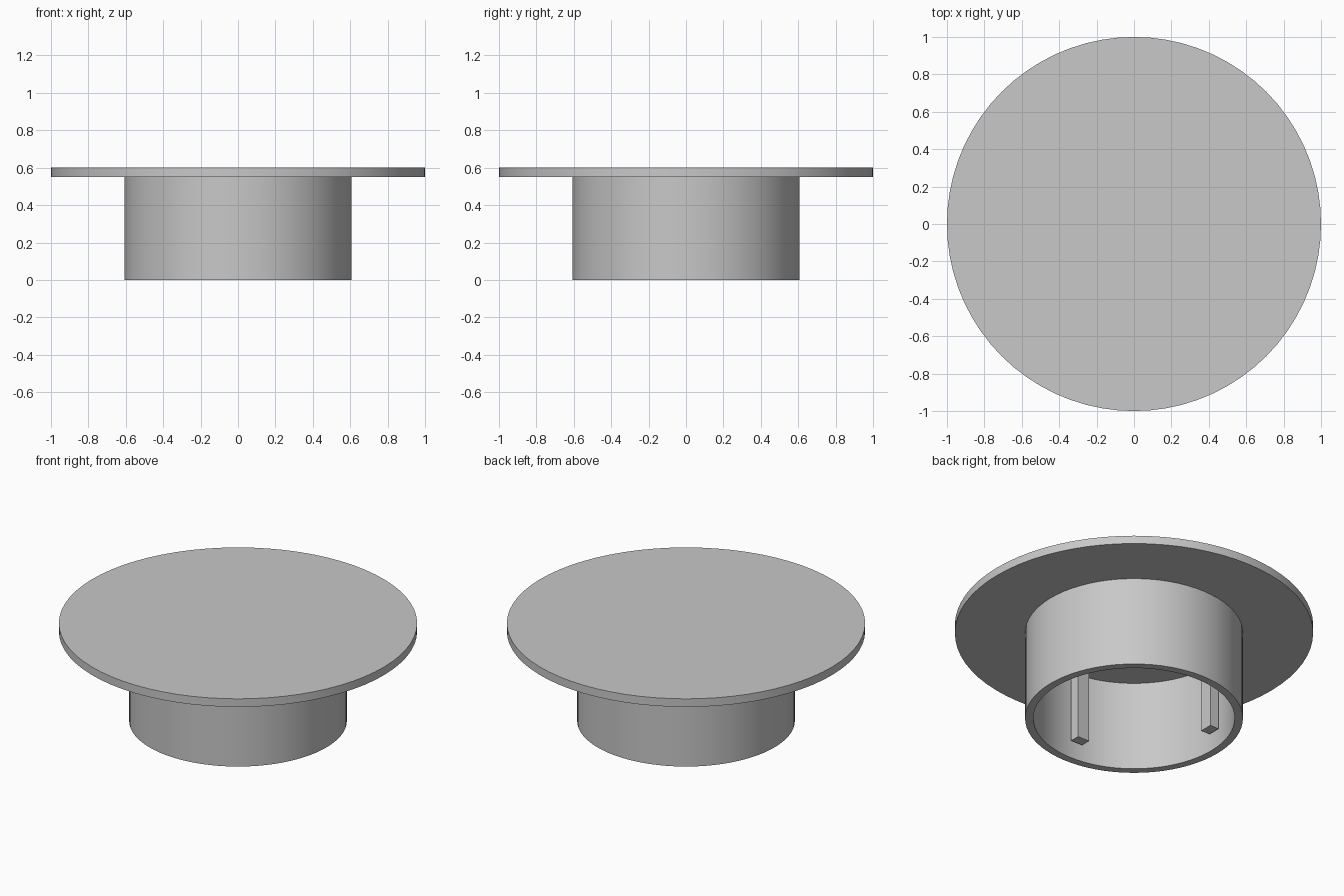
import bpy
import math
from mathutils import Matrix

cube = bpy.data.objects.get("Cube")
if cube:
    bpy.data.objects.remove(cube, do_unlink=True)

SEGMENTS = 72
FLANGE_Z, TOP_Z = 0.55, 0.6

# Single plain grey finish
grey = bpy.data.materials.new("plain_grey")
grey.use_nodes = True
colour = (0.58, 0.58, 0.58, 1)
grey.diffuse_color = colour
grey.node_tree.nodes["Principled BSDF"].inputs["Base Color"].default_value = colour


def lathe(name, profile):
    """Spin a closed (radius, z) profile about the z axis."""
    verts, rings = [], []
    for r, z in profile:
        start = len(verts)
        if r == 0:
            verts.append((0, 0, z))
            rings.append([start] * SEGMENTS)
        else:
            for i in range(SEGMENTS):
                a = math.tau * i / SEGMENTS
                verts.append((r * math.cos(a), r * math.sin(a), z))
            rings.append(list(range(start, start + SEGMENTS)))
    faces = []
    for k, low in enumerate(rings):
        high = rings[(k + 1) % len(rings)]
        for i in range(SEGMENTS):
            j = (i + 1) % SEGMENTS
            face = list(dict.fromkeys((low[i], low[j], high[j], high[i])))
            if len(face) > 2:
                faces.append(face)
    mesh = bpy.data.meshes.new(name)
    mesh.from_pydata(verts, [], faces)
    mesh.materials.append(grey)
    obj = bpy.data.objects.new(name, mesh)
    bpy.context.collection.objects.link(obj)
    bpy.ops.object.select_all(action="DESELECT")
    obj.select_set(True)
    bpy.context.view_layer.objects.active = obj
    bpy.ops.object.shade_smooth_by_angle(angle=math.radians(30))
    return obj


# Wide round flange
lathe("flange_disc", [(0, FLANGE_Z), (1, FLANGE_Z), (1, TOP_Z), (0, TOP_Z)])

# Hollow collar under the flange
lathe("collar_ring", [(0.562, 0), (0.608, 0), (0.608, FLANGE_Z), (0.562, FLANGE_Z)])

# Four ribs standing just inside the collar wall
for i in range(4):
    bpy.ops.mesh.primitive_cube_add(size=1)
    rib = bpy.context.object
    rib.name = f"inner_rib_{i + 1}"
    rib.data.transform(Matrix.Translation((-0.042, -0.518, 0.325))
                       @ Matrix.Diagonal((0.08, 0.06, 0.45, 1)))
    rib.data.transform(Matrix.Rotation(i * math.pi / 2, 4, "Z"))
    rib.data.materials.append(grey)
